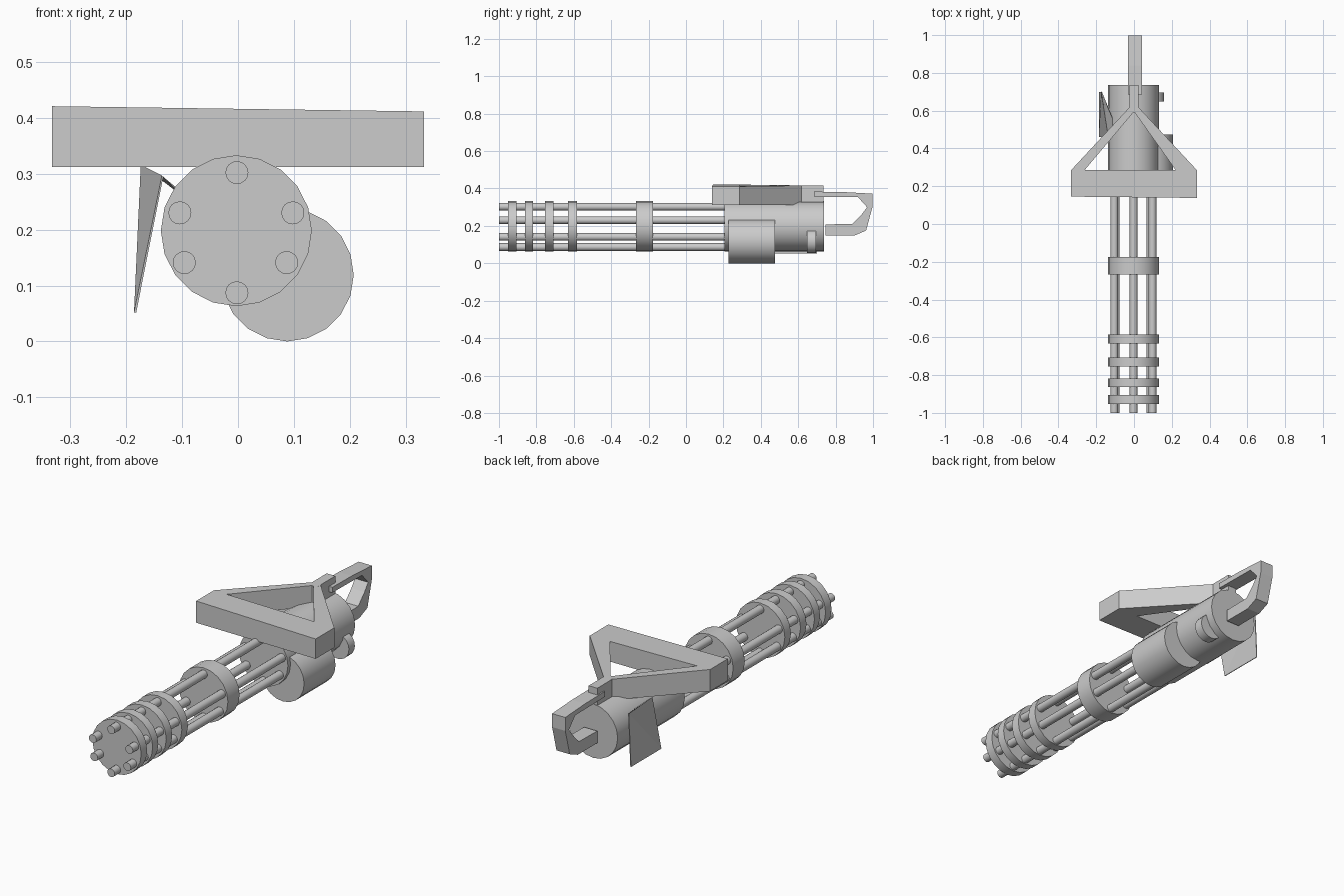
import bpy, bmesh, math
from mathutils import Vector

if "Cube" in bpy.data.objects:
    bpy.data.objects.remove(bpy.data.objects["Cube"])

CX, CZ = -0.003, 0.198


def shade(ob, angle=35):
    bpy.ops.object.select_all(action='DESELECT')
    ob.select_set(True)
    bpy.context.view_layer.objects.active = ob
    bpy.ops.object.shade_smooth_by_angle(angle=math.radians(angle))


def link_mesh(name, bm):
    bmesh.ops.recalc_face_normals(bm, faces=bm.faces)
    me = bpy.data.meshes.new(name)
    bm.to_mesh(me)
    bm.free()
    ob = bpy.data.objects.new(name, me)
    bpy.context.collection.objects.link(ob)
    return ob


def drum(name, x, z, r, y0, y1, sides=20):
    """Capped cylinder lying along y."""
    bpy.ops.mesh.primitive_cylinder_add(
        vertices=sides, radius=r, depth=y1 - y0,
        location=(x, (y0 + y1) / 2, z), rotation=(math.pi / 2, 0, 0))
    ob = bpy.context.object
    ob.name = name
    shade(ob)
    return ob


def ring_prism(name, outer, inner, offset):
    """Band between two matching closed loops, extruded by offset."""
    bm = bmesh.new()
    n = len(outer)
    off = Vector(offset)
    a, b = [[bm.verts.new(p) for p in loop] for loop in (outer, inner)]
    c, d = [[bm.verts.new(Vector(p) + off) for p in loop] for loop in (outer, inner)]
    for i in range(n):
        j = (i + 1) % n
        for p, q in ((a, b), (c, d), (a, c), (b, d)):
            bm.faces.new((p[i], p[j], q[j], q[i]))
    return link_mesh(name, bm)


def prism(name, pts, offset):
    """Solid extrusion of one closed profile."""
    bm = bmesh.new()
    f = bm.faces.new([bm.verts.new(p) for p in pts])
    ext = bmesh.ops.extrude_face_region(bm, geom=[f], use_keep_orig=True)
    bmesh.ops.translate(bm, vec=offset, verts=[
        v for v in ext['geom'] if isinstance(v, bmesh.types.BMVert)])
    return link_mesh(name, bm)


# Main housing and side drums
drum("housing", CX, CZ, 0.135, 0.206, 0.737)
drum("side_drum", 0.088, 0.119, 0.119, 0.227, 0.475)
drum("rear_side_disc", 0.097, 0.118, 0.063, 0.648, 0.695)

# Six barrels
barrels = [(-0.002, 0.302), (0.098, 0.230), (0.087, 0.141),
           (-0.002, 0.087), (-0.096, 0.141), (-0.104, 0.230)]
for i, (x, z) in enumerate(barrels):
    drum(f"barrel_{i + 1}", x, z, 0.0205, -1.0, 0.22, 16)

# Clamp discs along the barrels
for i, (y0, y1) in enumerate([(-0.953, -0.906), (-0.862, -0.818), (-0.755, -0.708),
                              (-0.632, -0.584), (-0.268, -0.176)]):
    drum(f"clamp_disc_{i + 1}", CX, CZ, 0.135, y0, y1)

# Triangular carrying frame, slightly higher on the left
outer = [(-0.333, 0.145), (0.333, 0.138), (0.333, 0.285), (0.022, 0.62),
         (-0.022, 0.62), (-0.333, 0.285)]
inner = [(-0.262, 0.285), (0.222, 0.285), (0.215, 0.293), (0.004, 0.59),
         (-0.004, 0.59), (-0.255, 0.293)]
lift = lambda pts: [(x, y, 0.312) for x, y in pts]
frame = ring_prism("carry_frame", lift(outer), lift(inner), (0, 0, 0.104))
for v in frame.data.vertices:
    if v.co.z > 0.35:
        v.co.z += -0.014 * v.co.x

# Stem joining the frame to the housing
prism("frame_stem", [(-0.024, 0.60, 0.312), (0.024, 0.60, 0.312),
                     (0.024, 0.735, 0.312), (-0.024, 0.735, 0.312)], (0, 0, 0.104))

# Rear grip loop
grip = [(0.685, 0.383), (0.84, 0.381), (0.998, 0.372), (0.998, 0.305), (0.963, 0.175),
        (0.90, 0.148), (0.745, 0.148), (0.745, 0.208), (0.89, 0.21), (0.94, 0.262),
        (0.968, 0.300), (0.92, 0.353), (0.685, 0.356)]
prism("rear_grip", [(-0.031, y, z) for y, z in grip], (0.073, 0, 0))

# Bent side plate on the left
bm = bmesh.new()
v = [bm.verts.new(p) for p in [
    (-0.172, 0.70, 0.315), (-0.184, 0.70, 0.052), (-0.184, 0.46, 0.052),
    (-0.135, 0.46, 0.295), (-0.09, 0.50, 0.255)]]
for f in ((0, 1, 2), (0, 2, 3), (0, 3, 4)):
    bm.faces.new([v[i] for i in f])
plate = link_mesh("side_plate", bm)
mod = plate.modifiers.new("thickness", 'SOLIDIFY')
mod.thickness = 0.004
mod.offset = 0
